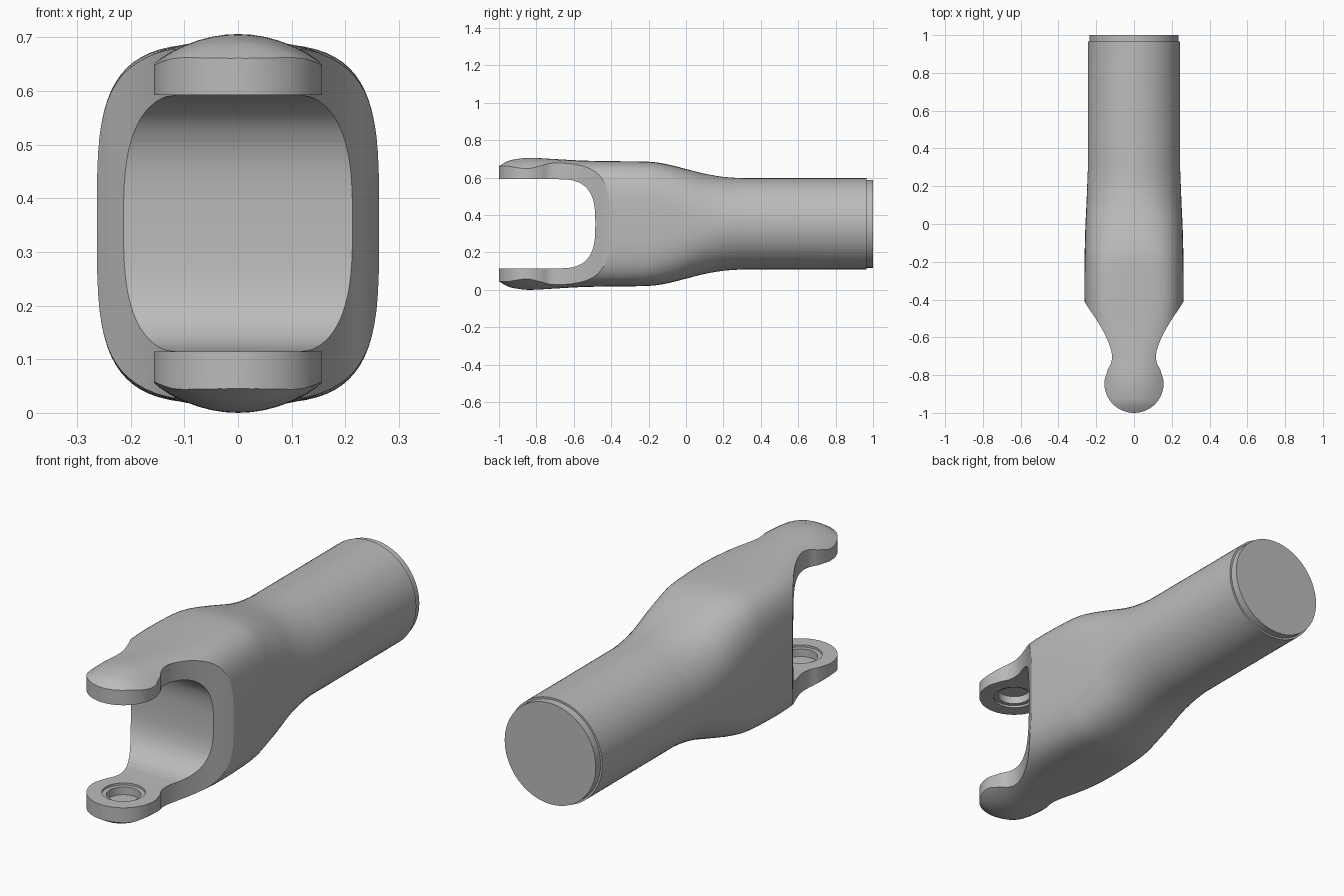
import bpy
import bmesh
from math import sin, cos, pi, radians, copysign

if "Cube" in bpy.data.objects:
    bpy.data.objects.remove(bpy.data.objects["Cube"], do_unlink=True)

MID = 0.353          # height of the long axis
EAR_Y = -0.843       # centre of the round ear ends
EAR_R = 0.157

grey = bpy.data.materials.new("plain grey")
grey.use_nodes = True
COLOUR = (0.5, 0.5, 0.5, 1)
grey.diffuse_color = COLOUR
grey.node_tree.nodes["Principled BSDF"].inputs["Base Color"].default_value = COLOUR


def loft(name, rings):
    """Skin a list of equal-length rings and cap both ends."""
    bm = bmesh.new()
    loops = [[bm.verts.new(p) for p in ring] for ring in rings]
    count = len(loops[0])
    for a, b in zip(loops, loops[1:]):
        for i in range(count):
            j = (i + 1) % count
            bm.faces.new((a[i], a[j], b[j], b[i]))
    bm.faces.new(loops[0])
    bm.faces.new(loops[-1])
    bmesh.ops.recalc_face_normals(bm, faces=bm.faces)
    mesh = bpy.data.meshes.new(name)
    bm.to_mesh(mesh)
    bm.free()
    obj = bpy.data.objects.new(name, mesh)
    bpy.context.collection.objects.link(obj)
    mesh.materials.append(grey)
    return obj


def superellipse(a, b, n, steps=72):
    def power(v):
        return copysign(abs(v) ** (2 / n), v)
    return [(a * power(cos(2 * pi * i / steps)), b * power(sin(2 * pi * i / steps)))
            for i in range(steps)]


def section(y, a, b, n):
    return [(x, y, MID + z) for x, z in superellipse(a, b, n)]


def combine(target, tool, operation):
    mod = target.modifiers.new(operation, "BOOLEAN")
    mod.operation = operation
    mod.solver = "EXACT"
    mod.object = tool
    bpy.context.view_layer.objects.active = target
    bpy.ops.object.modifier_apply(modifier=mod.name)
    bpy.data.objects.remove(tool, do_unlink=True)


def catmull(points, steps=4):
    out = []
    for i in range(1, len(points) - 2):
        p0, p1, p2, p3 = points[i - 1:i + 3]
        for s in range(steps):
            t = s / steps
            out.append(tuple(
                0.5 * (2 * b + (c - a) * t + (2 * a - 5 * b + 4 * c - d) * t * t
                       + (3 * b - a - 3 * c + d) * t ** 3)
                for a, b, c, d in zip(p0, p1, p2, p3)))
    return out + [points[-2]]


# Yoke body: y, half width, half height, squareness
stations = [
    (-1.06, .29, .27, 2), (-1.0, .29, .308, 2), (-.95, .29, .336, 2),
    (-.9, .29, .347, 2), (-.83, .29, .353, 2), (-.7, .28, .346, 2.3),
    (-.55, .265, .338, 3.2), (-.4, .263, .335, 3.7), (-.2, .262, .332, 3.5),
    (-.1, .26, .318, 3.1), (0, .257, .293, 2.7), (.1, .252, .268, 2.3),
    (.2, .248, .251, 2.1), (.3, .244, .244, 2)]
rings = [section(*s) for s in catmull([stations[0]] + stations + [stations[-1]])]
yoke = loft("yoke_body", rings + [section(.965, .244, .244, 2)])

# Trim to the outline seen from above: shoulders, neck and round ears
side = [(.3, 1.1), (.3, -.345), (.263, -.408)]
side += catmull([(.263, -.408), (.243, -.442), (.2, -.505), (.16, -.573), (.13, -.64),
                 (.117, -.69), (.121, -.735), (.139, -.771), (.153, -.808)], 3)
side += [(EAR_R * cos(radians(t)), EAR_Y + EAR_R * sin(radians(t)))
         for t in range(6, -85, -6)]
outline = side + [(0, EAR_Y - EAR_R)] + [(-x, y) for x, y in reversed(side)]
trim = loft("outline_trim", [[(x, y, z) for x, y in outline] for z in (-.3, 1)])
combine(yoke, trim, "INTERSECT")

# Rounded slot between the two ears
arch = [(y - .7, z) for y, z in superellipse(.215, .239, 3) if y > 1e-6]
arch.sort(key=lambda p: p[1])
arch = [(-1.2, -.239), (-.7, -.239)] + arch[1:-1] + [(-.7, .239), (-1.2, .239)]
slot = loft("slot_cutter", [[(x, y, MID + z) for y, z in arch] for x in (-.5, .5)])
combine(yoke, slot, "DIFFERENCE")

# Stepped blind bore on the inner face of each ear
for sign in (-1, 1):
    bore = loft("bore_cutter", [
        [(x, EAR_Y + y, MID + sign * h) for x, y in superellipse(r, r, 2, 48)]
        for r, h in ((.092, .2), (.092, .249), (.073, .249), (.073, .285))])
    combine(yoke, bore, "DIFFERENCE")

# Stepped spigot closing the back of the shaft
spigot = loft("shaft_end", [section(y, .235, .235, 2) for y in (.95, 1.0)])

for obj in (yoke, spigot):
    bpy.ops.object.select_all(action="DESELECT")
    obj.select_set(True)
    bpy.context.view_layer.objects.active = obj
    bpy.ops.object.shade_smooth_by_angle(angle=radians(30))
